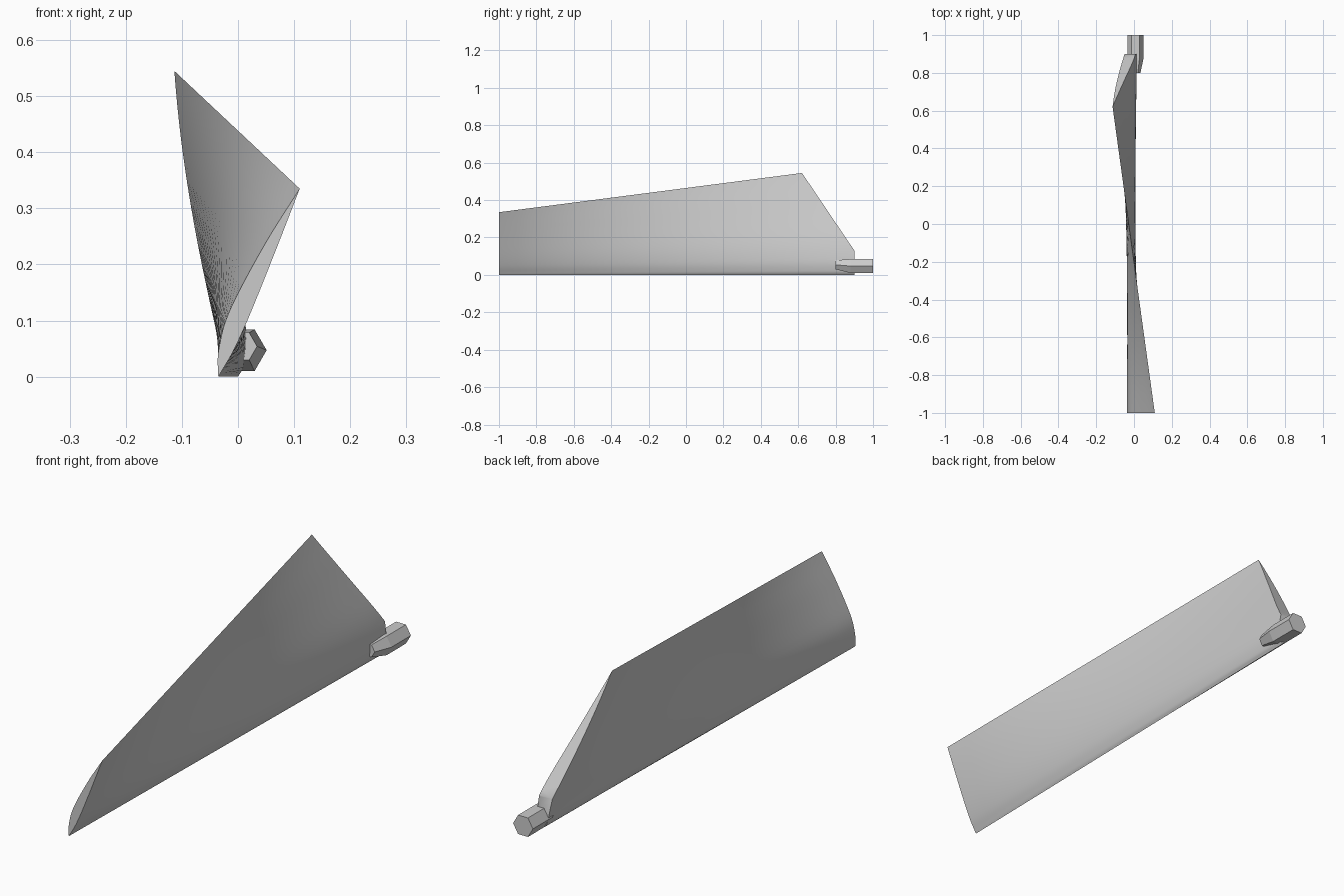
import bpy, bmesh, math
from mathutils import Vector

cube = bpy.data.objects.get("Cube")
if cube:
    bpy.data.objects.remove(cube, do_unlink=True)

grey = bpy.data.materials.new("metal grey")
grey.use_nodes = True
colour = (0.6, 0.6, 0.6, 1)
grey.diffuse_color = colour
grey.node_tree.nodes["Principled BSDF"].inputs["Base Color"].default_value = colour


def finish(name, bm, smooth):
    bmesh.ops.recalc_face_normals(bm, faces=bm.faces[:])
    mesh = bpy.data.meshes.new(name)
    bm.to_mesh(mesh)
    bm.free()
    mesh.materials.append(grey)
    ob = bpy.data.objects.new(name, mesh)
    bpy.context.collection.objects.link(ob)
    if smooth:
        bpy.ops.object.select_all(action='DESELECT')
        ob.select_set(True)
        bpy.context.view_layer.objects.active = ob
        bpy.ops.object.shade_smooth_by_angle(angle=math.radians(35))


def spline(pts, steps=5):
    """Catmull-Rom samples through the points."""
    p = [2 * pts[0] - pts[1]] + pts + [2 * pts[-1] - pts[-2]]
    out = []
    for i in range(1, len(p) - 2):
        a, b, c, d = p[i - 1:i + 3]
        for k in range(steps):
            t = k / steps
            out.append(0.5 * (2 * b + (c - a) * t + (2 * a - 5 * b + 4 * c - d) * t * t
                              + (3 * b - a - 3 * c + d) * t ** 3))
    return out + [pts[-1]]


def loft(bm, rings):
    """Bridge matching rings and cap both ends."""
    rows = [[bm.verts.new(v) for v in ring] for ring in rings]
    n = len(rows[0])
    for a, b in zip(rows, rows[1:]):
        for i in range(n):
            j = (i + 1) % n
            bm.faces.new((a[i], a[j], b[j], b[i]))
    bm.faces.new(rows[0])
    bm.faces.new(rows[-1])


# Blade sections: x of each side at fixed fractions of the chord height
fractions = (0, 0.04, 0.15, 0.35, 0.7, 1)


def section(height, left_x, right_x, y):
    def side(xs):
        return spline([Vector((x, y, f * height)) for x, f in zip(xs, fractions)])
    return side(left_x) + side(right_x)[-2:0:-1]


tip = section(0.335, (-0.035, -0.036, -0.034, -0.015, 0.047, 0.11),
              (-0.035, -0.027, -0.006, 0.024, 0.071, 0.11), -1)
root = section(0.581, (0.0, -0.025, -0.04, -0.066, -0.112, -0.152),
               (0.0, 0.011, 0.014, -0.01, -0.082, -0.152), 0.9)

# Twisted blade, with the upper root corner sliced off
bm = bmesh.new()
spans = 20
loft(bm, [[a.lerp(b, k / spans) for a, b in zip(tip, root)] for k in range(spans + 1)])
cut = bmesh.ops.bisect_plane(bm, geom=bm.verts[:] + bm.edges[:] + bm.faces[:],
                             plane_co=(0, 0.62, 0.545), plane_no=(0, 0.415, 0.28),
                             clear_outer=True)
edges = [e for e in cut["geom_cut"] if isinstance(e, bmesh.types.BMEdge)]
bmesh.ops.holes_fill(bm, edges=edges, sides=0)
finish("blade", bm, True)


# Hexagonal root shaft, tapering into the blade
def hexagon(radius, x, y, z):
    return [Vector((x + radius * math.cos(i * math.pi / 3), y,
                    z + radius * math.sin(i * math.pi / 3))) for i in range(6)]


bm = bmesh.new()
loft(bm, [hexagon(0.028, 0.006, 0.8, 0.054), hexagon(0.043, 0.008, 0.88, 0.047),
          hexagon(0.043, 0.008, 1, 0.047)])
finish("root_shaft", bm, False)
